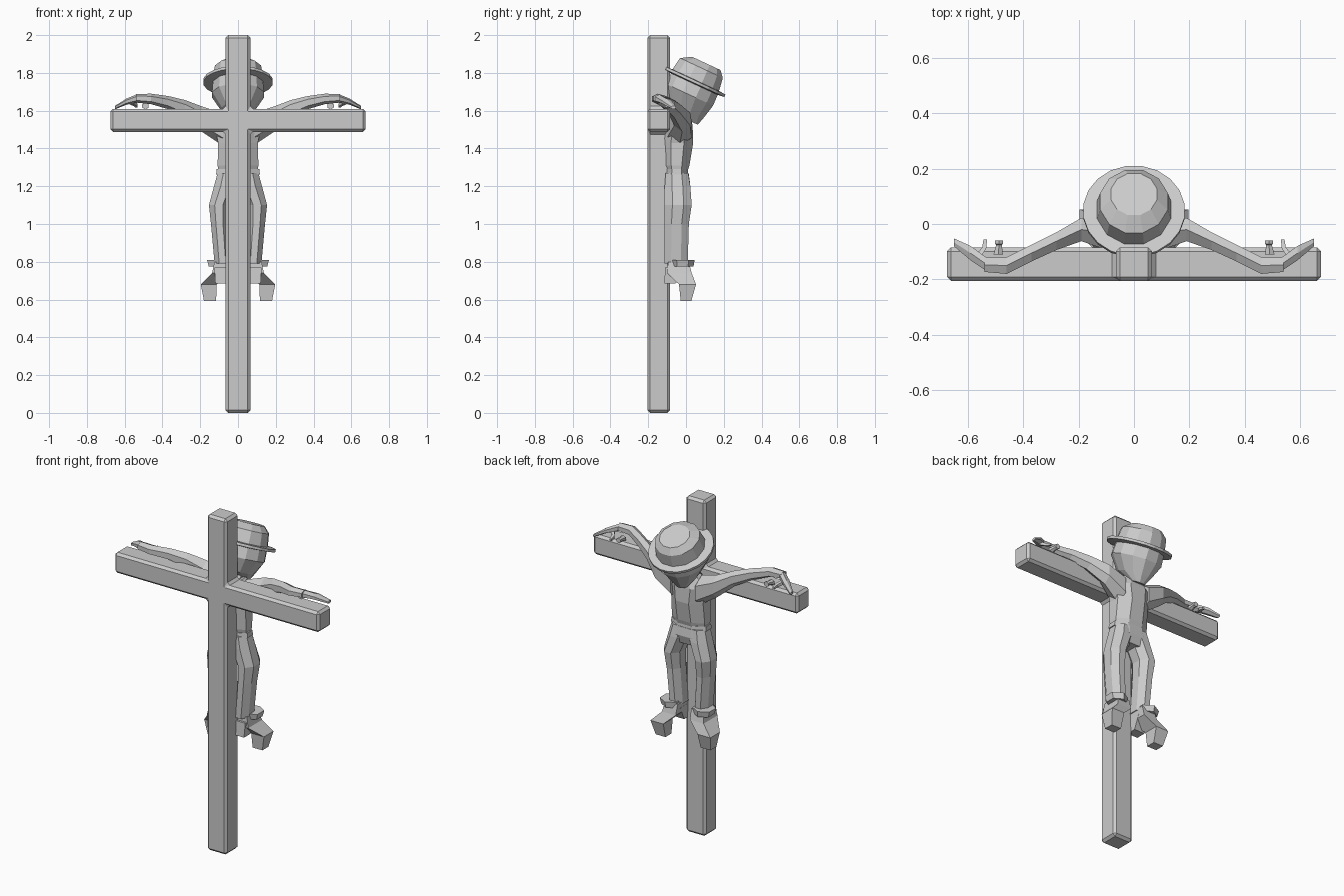
import bpy, bmesh, math
from mathutils import Vector

X, Y, Z = Vector((1, 0, 0)), Vector((0, 1, 0)), Vector((0, 0, 1))


def finish(name, bm, mirror=False):
    bmesh.ops.recalc_face_normals(bm, faces=bm.faces)
    mesh = bpy.data.meshes.new(name)
    bm.to_mesh(mesh)
    bm.free()
    ob = bpy.data.objects.new(name, mesh)
    bpy.context.collection.objects.link(ob)
    if mirror:
        ob.modifiers.new("mirror", 'MIRROR').use_mirror_merge = False
    return ob


def loft(name, sections, u, v, n=8, mirror=False):
    """Skin n-sided rings; section = (x, y, z, half size on u, half size on v)."""
    bm = bmesh.new()
    k = 1 / math.cos(math.pi / n)
    rings = []
    for x, y, z, a, b in sections:
        ring = []
        for i in range(n):
            t = 2 * math.pi * (i + 0.5) / n
            ring.append(bm.verts.new(Vector((x, y, z)) + u * (a * k * math.cos(t)) + v * (b * k * math.sin(t))))
        rings.append(ring)
    for r, s in zip(rings, rings[1:]):
        for i in range(n):
            j = (i + 1) % n
            bm.faces.new((r[i], r[j], s[j], s[i]))
    bm.faces.new(rings[0])
    bm.faces.new(rings[-1])
    return finish(name, bm, mirror)


# Cross: plus-shaped outline, extruded and chamfered
half = [(.065, 0), (.065, 1.488), (.675, 1.488), (.675, 1.61), (.065, 1.61), (.065, 2)]
outline = half + [(-x, z) for x, z in reversed(half)]
bm = bmesh.new()
face = bm.faces.new([bm.verts.new((x, -.205, z)) for x, z in outline])
out = bmesh.ops.extrude_face_region(bm, geom=[face])
bmesh.ops.translate(bm, vec=(0, .12, 0), verts=[g for g in out["geom"] if isinstance(g, bmesh.types.BMVert)])
cross = finish("cross", bm)
bevel = cross.modifiers.new("chamfer", 'BEVEL')
bevel.width, bevel.segments = .014, 1

# Head and hat share a frame that leans forward
tilt = math.radians(25)
fwd = Vector((0, math.cos(tilt), -math.sin(tilt)))
up = Vector((0, math.sin(tilt), math.cos(tilt)))


def leaning(rows):
    for w, off, a, b in rows:
        p = Vector((0, .043, 1.75)) + up * w + fwd * off
        yield (*p, a, b)


loft("head", leaning([(-.195, .082, .04, .03), (-.15, .02, .085, .105),
                      (-.07, .005, .137, .138), (0, .005, .132, .136)]), X, fwd, 12)
loft("hat_crown", leaning([(0, .003, .135, .138), (.085, .003, .122, .125),
                           (.118, .016, .083, .083)]), X, fwd, 12)
loft("hat_brim", leaning([(-.008, 0, .135, .135), (-.003, 0, .182, .178),
                          (.012, 0, .182, .178), (.014, 0, .135, .135)]), X, fwd, 20)

# Torso, neck and hips
loft("torso", [(0, -.05, 1.285, .105, .06), (0, -.05, 1.31, .108, .068), (0, -.045, 1.43, .105, .083),
               (0, -.04, 1.52, .125, .075), (0, -.03, 1.585, .06, .05)], X, Y)
loft("neck", [(0, -.03, 1.56, .045, .045), (0, .01, 1.64, .045, .045)], X, Y, 6)
loft("belt", [(0, -.05, 1.262, .116, .062), (0, -.05, 1.29, .113, .06)], X, Y)
loft("hips", [(0, -.045, 1.17, .1, .05), (0, -.045, 1.22, .12, .066), (0, -.048, 1.27, .108, .062)], X, Y)

# Legs, cuffs and hanging feet
loft("leg", [(.055, -.048, 1.27, .053, .06), (.067, -.045, 1.2, .06, .068), (.102, -.042, 1.1, .052, .072),
             (.098, -.05, 1.0, .045, .065), (.082, -.053, .79, .042, .062)], X, Y, 8, True)
loft("cuff", [(.105, -.018, .775, .05, .05), (.108, -.018, .81, .056, .055)], X, Y, 6, True)
loft("foot", [(.085, -.04, .8, .04, .055), (.092, -.035, .74, .045, .065), (.155, .008, .68, .042, .045),
              (.148, .0, .592, .032, .028)], X, Y, 4, True)
loft("heel", [(.085, -.06, .77, .04, .05), (.085, -.085, .685, .035, .03)], X, Y, 4, True)

# Arms resting over the crossbar, with hand, thumb and nail
loft("arm", [(.08, -.035, 1.5, .065, .075), (.19, -.02, 1.555, .042, .058), (.28, -.062, 1.61, .032, .04),
             (.37, -.105, 1.643, .03, .03), (.46, -.15, 1.662, .03, .024), (.54, -.147, 1.666, .026, .02)],
     Y, Z, 6, True)
loft("hand", [(.53, -.147, 1.666, .024, .02), (.59, -.105, 1.648, .026, .014),
              (.65, -.066, 1.617, .014, .008)], Y, Z, 6, True)
loft("thumb", [(.565, -.12, 1.645, .012, .01), (.54, -.085, 1.63, .008, .008),
               (.537, -.056, 1.622, .006, .006)], X, Z, 4, True)
loft("nail", [(.49, -.11, 1.625, .017, .015), (.487, -.075, 1.63, .01, .01), (.487, -.072, 1.63, .014, .014),
              (.487, -.06, 1.63, .014, .014)], X, Z, 6, True)
